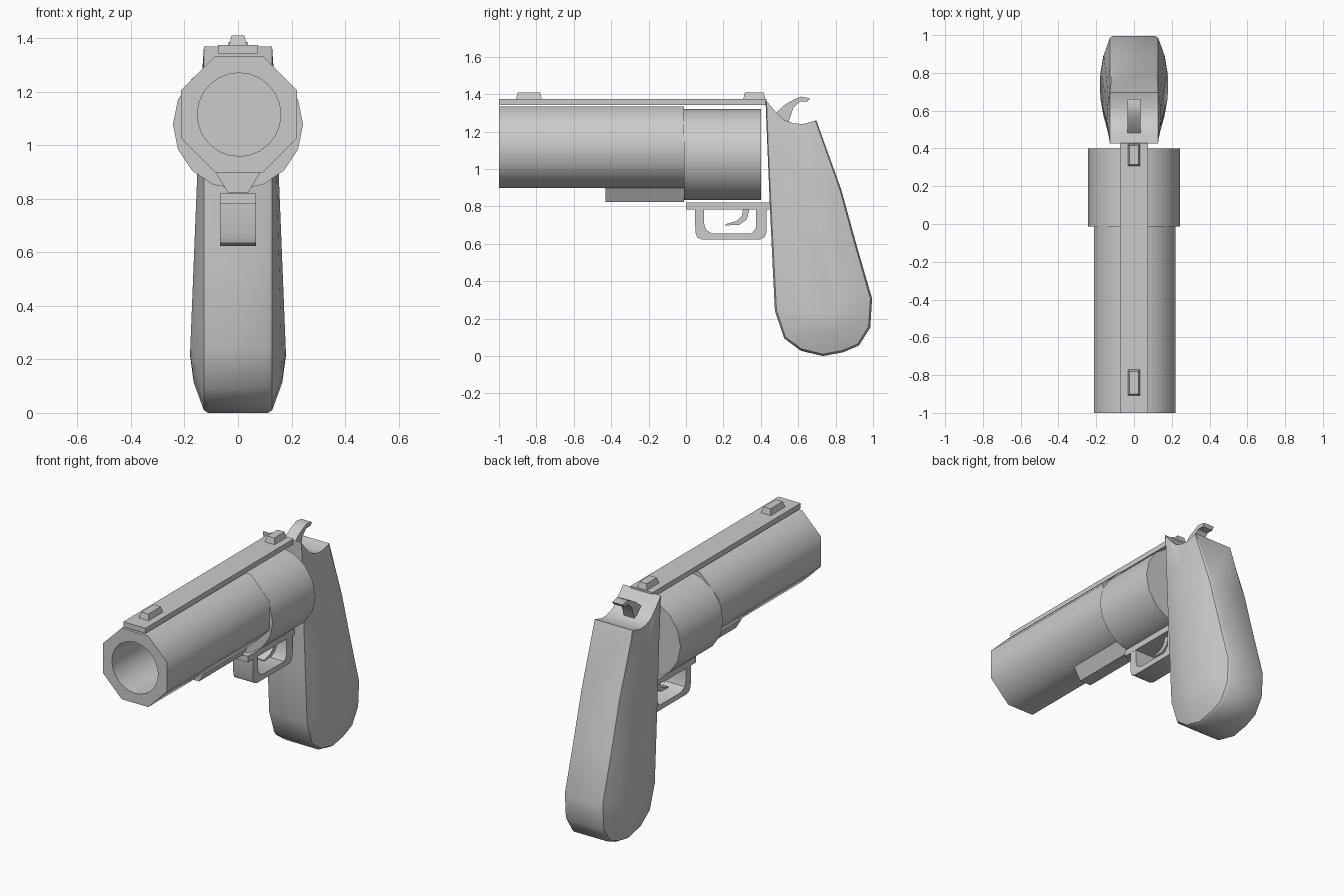
import bpy, bmesh, math
from mathutils import Vector

if "Cube" in bpy.data.objects:
    bpy.data.objects.remove(bpy.data.objects["Cube"])


def finish(name, bm, angle=30):
    bmesh.ops.recalc_face_normals(bm, faces=bm.faces)
    me = bpy.data.meshes.new(name)
    bm.to_mesh(me)
    bm.free()
    ob = bpy.data.objects.new(name, me)
    bpy.context.collection.objects.link(ob)
    smooth(ob, angle)
    return ob


def smooth(ob, angle):
    bpy.ops.object.select_all(action='DESELECT')
    bpy.context.view_layer.objects.active = ob
    ob.select_set(True)
    bpy.ops.object.shade_smooth_by_angle(angle=math.radians(angle))


def loft(name, rings, angle=30):
    """Skin closed rings of equal point count and cap both ends."""
    bm = bmesh.new()
    loops = [[bm.verts.new(p) for p in r] for r in rings]
    n = len(loops[0])
    for a, b in zip(loops, loops[1:]):
        for i in range(n):
            j = (i + 1) % n
            bm.faces.new((a[i], a[j], b[j], b[i]))
    bm.faces.new(loops[0])
    bm.faces.new(loops[-1])
    return finish(name, bm, angle)


def side_prism(name, yz, half, angle=30):
    return loft(name, [[(x, y, z) for y, z in yz] for x in (-half, half)], angle)


def cylinder(name, sides, radius, z, y0, y1, x=0.0, turn=0.0, angle=50):
    def ring(y):
        return [(x + radius * math.cos(turn + i * math.tau / sides), y,
                 z + radius * math.sin(turn + i * math.tau / sides)) for i in range(sides)]
    return loft(name, [ring(y0), ring(y1)], angle)


def block(name, hx, y0, y1, z0, z1, taper=0.0):
    def ring(z, t):
        return [(-hx + t, y0 + t, z), (hx - t, y0 + t, z), (hx - t, y1 - t, z), (-hx + t, y1 - t, z)]
    return loft(name, [ring(z0, 0), ring(z1, taper)])


# Octagonal barrel with a round bore
barrel = cylinder("barrel", 8, 0.217 / math.cos(math.pi / 8), 1.116, -1, -0.012, 0.004, math.pi / 8)
cutter = cylinder("bore_cutter", 24, 0.156, 1.115, -1.1, -0.03, 0.004)
cutter.hide_render = True
cut = barrel.modifiers.new("bore", 'BOOLEAN')
cut.object, cut.solver = cutter, 'EXACT'
bpy.context.view_layer.objects.active = barrel
bpy.ops.object.modifier_apply(modifier=cut.name)
bpy.data.objects.remove(cutter)
smooth(barrel, 50)

# Cylinder drum, top rib and sights
cylinder("drum", 16, 0.243, 1.078, -0.012, 0.40)
block("top_rib", 0.075, -1, 0.43, 1.343, 1.375)
for name, y0, y1 in (("front_sight", -0.91, -0.77), ("rear_sight", 0.305, 0.425)):
    block(name, 0.034, y0, y1, 1.37, 1.41, 0.01)

# Tapered lug under the barrel
loft("under_lug", [[(-0.09, y, 0.91), (0.09, y, 0.91), (0.038, y, 0.823), (-0.038, y, 0.823)]
                   for y in (-0.43, -0.012)])

# Frame plate, trigger guard and trigger
block("frame_plate", 0.068, 0, 0.455, 0.783, 0.82)
side_prism("trigger_guard", [
    (0.048, 0.79), (0.05, 0.66), (0.06, 0.635), (0.085, 0.623), (0.395, 0.623), (0.42, 0.635),
    (0.43, 0.66), (0.43, 0.79), (0.374, 0.79), (0.374, 0.685), (0.35, 0.655), (0.14, 0.655),
    (0.107, 0.675), (0.096, 0.71), (0.096, 0.79)], 0.067, 40)
side_prism("trigger", [
    (0.305, 0.79), (0.30, 0.75), (0.27, 0.722), (0.21, 0.705), (0.21, 0.698), (0.285, 0.702),
    (0.325, 0.73), (0.34, 0.79)], 0.03, 40)

# Hammer
side_prism("hammer", [
    (0.48, 1.30), (0.53, 1.345), (0.575, 1.37), (0.615, 1.387), (0.663, 1.378), (0.65, 1.36),
    (0.61, 1.36), (0.575, 1.33), (0.545, 1.24), (0.50, 1.22)], 0.035, 40)

# Grip: side outline stepped in towards a spine while the cheeks swell outwards
outline = [
    (0.425, 1.37), (0.48, 1.305), (0.525, 1.262), (0.572, 1.245), (0.625, 1.24), (0.697, 1.26),
    (0.83, 0.89), (0.91, 0.60), (0.995, 0.307), (0.985, 0.152), (0.925, 0.056), (0.84, 0.02),
    (0.733, 0.0), (0.615, 0.028), (0.525, 0.094), (0.475, 0.243), (0.46, 0.55), (0.447, 0.83),
    (0.435, 1.12)]
SPINE_TOP, SPINE_END = Vector((0.58, 1.1)), Vector((0.73, 0.30))


def grip_ring(inset, swell, side):
    ring = []
    for p in map(Vector, outline):
        t = (SPINE_TOP.y - p.y) / (SPINE_TOP.y - SPINE_END.y)
        q = p.lerp(SPINE_TOP.lerp(SPINE_END, min(max(t, 0), 1)), inset)
        edge = 0.112 if inset == 0 and p.y < 1.2 else 0.128
        x = edge + swell * (0.188 - 0.04 * q.y - edge)
        ring.append((side * x, q.x, q.y))
    return ring


steps = [(0.72, 1.0), (0.38, 0.68), (0.035, 0.0), (0.0, 0.0)]
loft("grip", [grip_ring(i, s, -1) for i, s in steps] +
     [grip_ring(i, s, 1) for i, s in reversed(steps)], 35)
